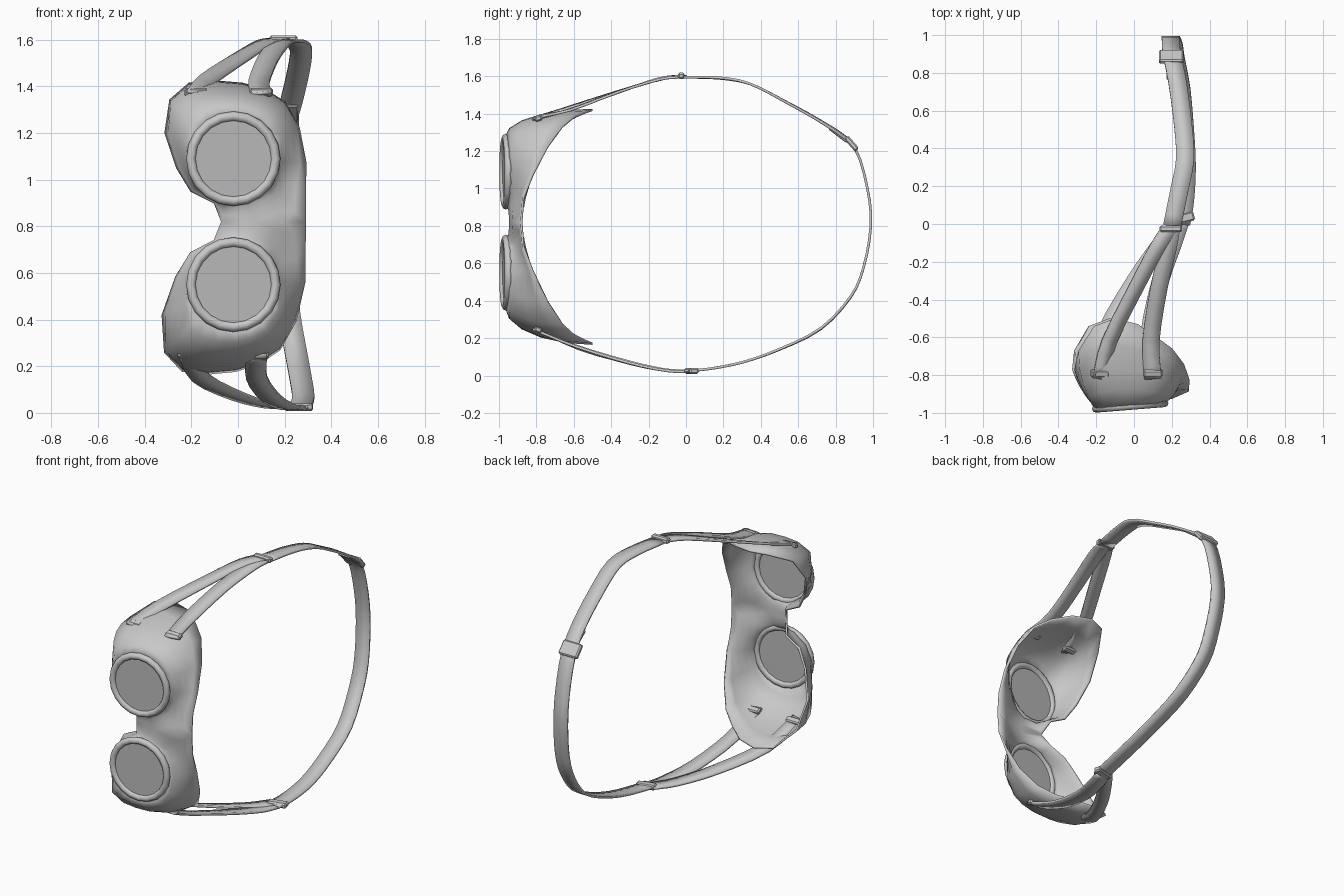
import bpy, bmesh
from math import sin, cos, pi, atan2
from mathutils import Vector, Matrix

cube = bpy.data.objects.get("Cube")
if cube:
    bpy.data.objects.remove(cube)

MID = 0.82          # height of the bridge
LENS_X, LENS_UP = -0.02, 0.27
TILT = 0.08


def material(name, grey):
    m = bpy.data.materials.new(name)
    m.use_nodes = True
    m.diffuse_color = (grey, grey, grey, 1)
    m.node_tree.nodes["Principled BSDF"].inputs["Base Color"].default_value = m.diffuse_color
    return m


body_grey = material("body grey", 0.58)
lens_grey = material("lens grey", 0.5)


def make(name, bm, mat, thick=0, smooth=40):
    bmesh.ops.recalc_face_normals(bm, faces=bm.faces)
    mesh = bpy.data.meshes.new(name)
    bm.to_mesh(mesh)
    bm.free()
    ob = bpy.data.objects.new(name, mesh)
    bpy.context.collection.objects.link(ob)
    finish(ob, name, mat, smooth)
    if thick:
        mod = ob.modifiers.new("thickness", "SOLIDIFY")
        mod.thickness, mod.offset = thick, 0
    return ob


def finish(ob, name, mat, smooth=40):
    ob.name = name
    ob.data.materials.append(mat)
    bpy.ops.object.select_all(action="DESELECT")
    ob.select_set(True)
    bpy.context.view_layer.objects.active = ob
    bpy.ops.object.shade_smooth_by_angle(angle=smooth * pi / 180)


# Mask edge around the upper eye, from nose over the temple to the brow and bridge
EDGE = [(-.07, -.92, .82), (-.10, -.87, .90), (-.20, -.86, .95), (-.26, -.83, 1.05),
        (-.31, -.77, 1.20), (-.29, -.67, 1.34), (-.21, -.54, 1.41), (-.10, -.50, 1.42),
        (.02, -.53, 1.41), (.12, -.60, 1.38), (.20, -.66, 1.33), (.26, -.74, 1.22),
        (.29, -.82, 1.07), (.29, -.87, .95), (.29, -.88, .82), (.20, -.92, .82),
        (.07, -.94, .82)]


def lower(p):
    # Mirrored below the bridge, the lower cup is slightly longer
    d = (p[2] - MID) / 0.6
    return (p[0] - 0.03 * d * d, p[1], 2 * MID - p[2] - 0.05 * d * d)


def cup(bm, edge, cz):
    steps = 5
    rings = [[] for _ in range(steps + 1)]
    for x, y, z in edge:
        a = atan2(z - cz, x - LENS_X)
        rx, rz = LENS_X + 0.188 * cos(a), cz + 0.188 * sin(a)
        ry = -0.96 + TILT * (rx - LENS_X)
        w = min(1, max(0, (y + 0.87) / 0.15))    # bulging temple, hollow bridge
        for i, ring in enumerate(rings):
            s = i / steps * pi / 2
            out, back = sin(s), 1 - cos(s)
            fx = w * out + (1 - w) * back
            fy = w * back + (1 - w) * out
            ring.append(bm.verts.new((rx + (x - rx) * fx, ry + (y - ry) * fy,
                                      rz + (z - rz) * fx)))
    n = len(edge)
    for r0, r1 in zip(rings, rings[1:]):
        for j in range(n):
            k = (j + 1) % n
            bm.faces.new((r0[j], r0[k], r1[k], r1[j]))


bm = bmesh.new()
cup(bm, EDGE, MID + LENS_UP)
cup(bm, [lower(p) for p in EDGE], MID - LENS_UP)
bmesh.ops.remove_doubles(bm, verts=bm.verts, dist=0.002)
make("mask", bm, body_grey, 0.012, 60)

# Lenses and their rims
for side, cz in (("upper", MID + LENS_UP), ("lower", MID - LENS_UP)):
    place = dict(location=(LENS_X, -0.963, cz), rotation=(pi / 2, 0, TILT))
    bpy.ops.mesh.primitive_torus_add(major_segments=20, minor_segments=8,
                                     major_radius=0.182, minor_radius=0.021, **place)
    finish(bpy.context.object, side + "_rim", body_grey, 60)
    bpy.ops.mesh.primitive_cylinder_add(vertices=16, radius=0.175, depth=0.01, **place)
    finish(bpy.context.object, side + "_lens", lens_grey)


def spline(points, sub=3):
    # Smooth path through the points
    p = [Vector(q) for q in points]
    p = [2 * p[0] - p[1]] + p + [2 * p[-1] - p[-2]]
    path = []
    for a, b, c, d in zip(p, p[1:], p[2:], p[3:]):
        for i in range(sub):
            t = i / sub
            path.append(0.5 * (2 * b + (c - a) * t + (2 * a - 5 * b + 4 * c - d) * t * t
                               + (3 * b - a - 3 * c + d) * t ** 3))
    return path + [p[-2]]


def strap(name, points, width):
    path = spline(points)
    bm = bmesh.new()
    prev = None
    for i, p in enumerate(path):
        tangent = path[min(i + 1, len(path) - 1)] - path[max(i - 1, 0)]
        outward = Vector((0, p.y, p.z - MID))
        across = tangent.cross(outward).normalized() * width / 2
        pair = [bm.verts.new(p + across), bm.verts.new(p - across)]
        if prev:
            bm.faces.new((prev[0], prev[1], pair[1], pair[0]))
        prev = pair
    make(name, bm, body_grey, 0.014)


# Paired straps from the mask to the buckles
strap("upper_nose_strap", [(-.18, -.82, 1.37), (-.13, -.62, 1.43), (.02, -.32, 1.53),
                           (.12, -.13, 1.59), (.19, -.02, 1.60)], 0.08)
strap("upper_brow_strap", [(.10, -.82, 1.37), (.09, -.62, 1.42), (.13, -.35, 1.52),
                           (.18, -.13, 1.585), (.20, -.02, 1.595)], 0.09)
strap("lower_nose_strap", [(-.22, -.82, .26), (-.16, -.58, .15), (.0, -.30, .07),
                           (.14, -.10, .03), (.23, .02, .025)], 0.08)
strap("lower_brow_strap", [(.08, -.82, .25), (.08, -.58, .15), (.14, -.30, .065),
                           (.21, -.10, .025), (.25, .02, .02)], 0.09)

# Long strap round the back of the head
strap("back_strap", [(.20, -.02, 1.595), (.24, .18, 1.59), (.27, .34, 1.56), (.26, .52, 1.47),
                     (.23, .75, 1.34), (.20, .90, 1.22), (.195, .97, 1.0), (.195, .988, .8),
                     (.21, .95, .58), (.22, .88, .42), (.25, .72, .25), (.27, .50, .14),
                     (.28, .30, .07), (.27, .12, .035), (.25, .0, .025)], 0.095)


def block(name, loc, size, pitch=0, yaw=0, mat=body_grey):
    bm = bmesh.new()
    bmesh.ops.create_cube(bm, size=1)
    bmesh.ops.scale(bm, vec=size, verts=bm.verts)
    bmesh.ops.bevel(bm, geom=bm.edges[:], offset=min(size) * 0.25, segments=1, affect="EDGES")
    bm.transform(Matrix.Translation(loc) @ Matrix.Rotation(yaw, 4, "Z")
                 @ Matrix.Rotation(pitch, 4, "X"))
    make(name, bm, mat, 0, 30)


# Buckles and the length slider
block("upper_buckle", (.195, -.025, 1.602), (.12, .035, .034))
block("lower_buckle", (.26, .03, .025), (.12, .05, .032), 0, 0.25)
block("slider", (.197, .885, 1.24), (.13, .09, .03), -0.85)
block("strap_loose_end", (.215, .815, 1.285), (.085, .12, .016), -0.65)

# Anchors holding the straps on the mask
for name, loc, pitch in (("upper_nose_anchor", (-.18, -.79, 1.375), 0.3),
                         ("upper_brow_anchor", (.10, -.79, 1.375), 0.3),
                         ("lower_nose_anchor", (-.21, -.79, .25), -0.4),
                         ("lower_brow_anchor", (.08, -.79, .245), -0.4)):
    block(name, loc, (.10, .04, .03), pitch)
